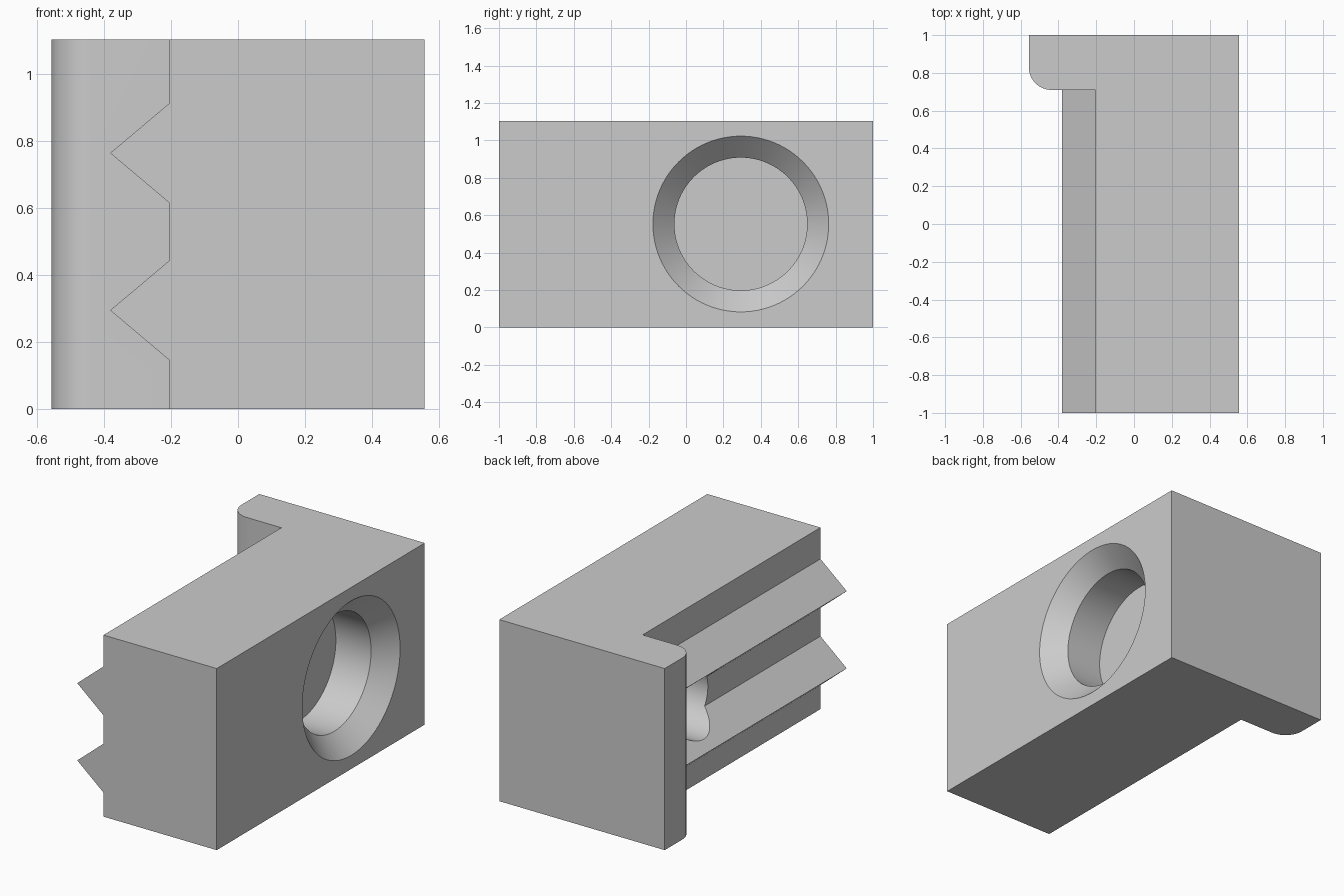
import bpy
import bmesh
from math import pi, sin, cos, radians
from mathutils import Vector

cube = bpy.data.objects.get("Cube")
if cube:
    bpy.data.objects.remove(cube, do_unlink=True)

grey = bpy.data.materials.new("plain_grey")
grey.use_nodes = True
colour = (0.6, 0.6, 0.6, 1)
grey.diffuse_color = colour
grey.node_tree.nodes["Principled BSDF"].inputs["Base Color"].default_value = colour


def prism(name, points, direction):
    """Extrude a closed outline along a vector."""
    bm = bmesh.new()
    face = bm.faces.new([bm.verts.new(p) for p in points])
    top = bmesh.ops.extrude_face_region(bm, geom=[face])
    verts = [v for v in top["geom"] if isinstance(v, bmesh.types.BMVert)]
    bmesh.ops.translate(bm, verts=verts, vec=Vector(direction))
    bmesh.ops.recalc_face_normals(bm, faces=bm.faces)
    mesh = bpy.data.meshes.new(name)
    bm.to_mesh(mesh)
    bm.free()
    mesh.materials.append(grey)
    obj = bpy.data.objects.new(name, mesh)
    bpy.context.collection.objects.link(obj)
    return obj


def bore(name, x0, x1, r0, r1):
    """Round cutter along x, from radius r0 at x0 to r1 at x1."""
    bpy.ops.mesh.primitive_cone_add(
        vertices=96, radius1=r0, radius2=r1, depth=x1 - x0,
        location=((x0 + x1) / 2, HOLE_Y, HOLE_Z), rotation=(0, pi / 2, 0))
    obj = bpy.context.object
    obj.name = name
    obj.data.materials.append(grey)
    return obj


def combine(target, tool, operation):
    """Apply a boolean and remove its tool."""
    bpy.context.view_layer.objects.active = target
    mod = target.modifiers.new(tool.name, "BOOLEAN")
    mod.operation = operation
    mod.solver = "EXACT"
    mod.object = tool
    bpy.ops.object.modifier_apply(modifier=mod.name)
    bpy.data.objects.remove(tool, do_unlink=True)


HEIGHT = 1.105
RIGHT, LEFT, STEP = 0.557, -0.557, -0.205
LIP_Y, FILLET = 0.71, 0.12
HOLE_Y, HOLE_Z = 0.293, 0.553

# Block with a rounded lip at the back
arc = [(LEFT + FILLET - FILLET * sin(a), LIP_Y + FILLET - FILLET * cos(a), 0)
       for a in (radians(90 * i / 16) for i in range(17))]
outline = [(STEP, -1, 0), (RIGHT, -1, 0), (RIGHT, 1, 0), (LEFT, 1, 0)]
block = prism("clamp_jaw", outline + arc[::-1] + [(STEP, LIP_Y, 0)], (0, 0, HEIGHT))

# Two V-shaped gripping ridges, rooted in the block and the lip
for z in (0.295, 0.765):
    ridge = [(-0.15, -1, z - 0.149), (STEP, -1, z - 0.149), (-0.382, -1, z),
             (STEP, -1, z + 0.149), (-0.15, -1, z + 0.149)]
    combine(block, prism("ridge", ridge, (0, 1.8, 0)), "UNION")

# Chamfered blind pocket on one side, smaller blind hole on the other
combine(block, bore("pocket", 0.205, 0.5, 0.355, 0.355), "DIFFERENCE")
combine(block, bore("chamfer", RIGHT - 0.115, RIGHT + 0.1, 0.355, 0.57), "DIFFERENCE")
combine(block, bore("small_hole", -0.7, 0.05, 0.21, 0.21), "DIFFERENCE")

# Smooth the round surfaces, keep the edges crisp
bpy.ops.object.select_all(action="DESELECT")
block.select_set(True)
bpy.context.view_layer.objects.active = block
bpy.ops.object.shade_smooth_by_angle(angle=radians(25))
